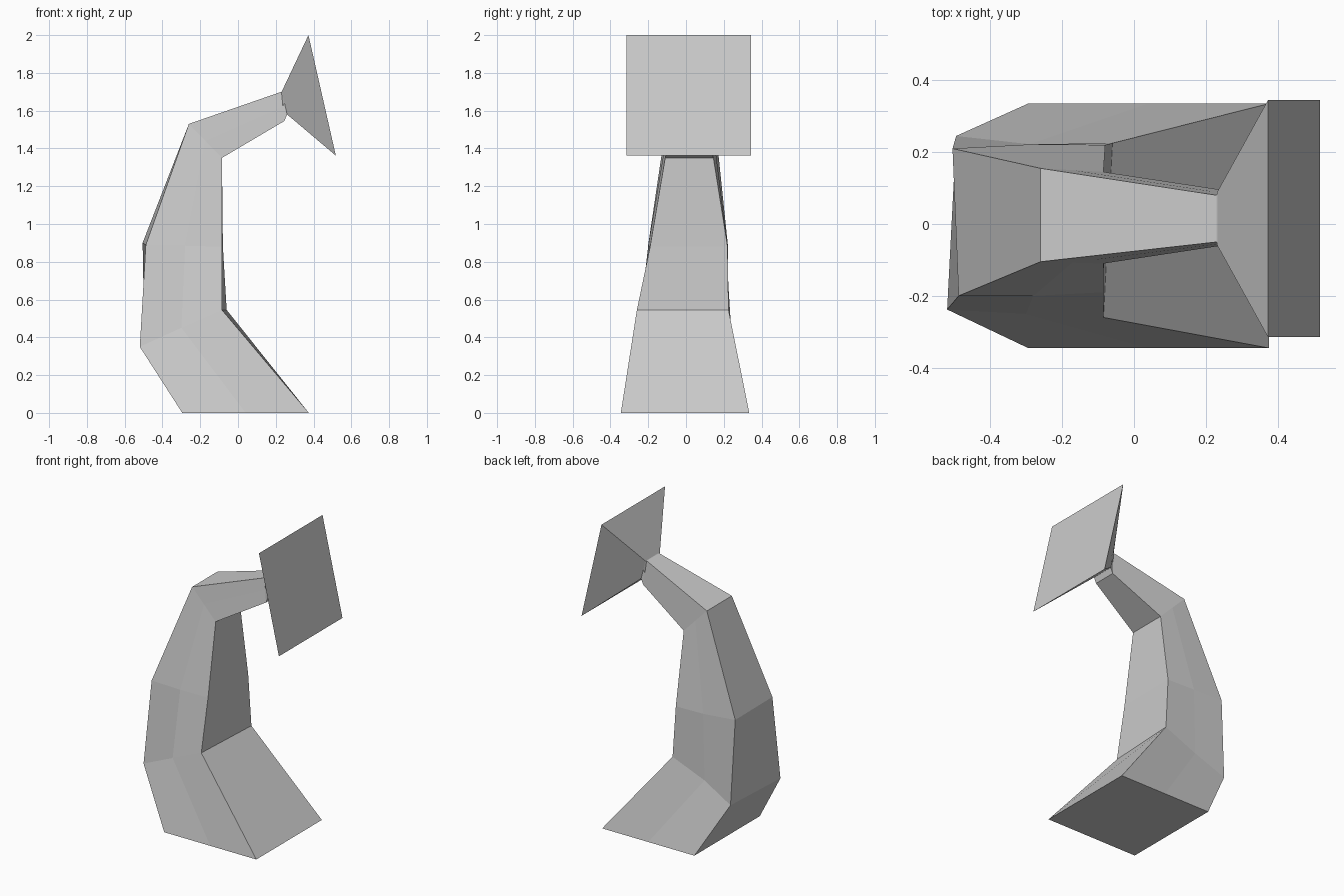
import bpy, bmesh
from mathutils import Vector

if "Cube" in bpy.data.objects:
    bpy.data.objects.remove(bpy.data.objects["Cube"])


def ring(of, inf, inb, ob, mids=None):
    """Section loop: outer front, mid front, inner front, inner back, mid back, outer back."""
    of, inf, inb, ob = map(Vector, (of, inf, inb, ob))
    mf, mb = map(Vector, mids) if mids else ((of + inf) / 2, (inb + ob) / 2)
    return [of, mf, inf, inb, mb, ob]


def section(outer, inner, outer_y, inner_y):
    """Section from front-view (x, z) points and the y range at each edge."""
    (ox, oz), (ix, iz) = outer, inner
    return ring((ox, outer_y[0], oz), (ix, inner_y[0], iz),
                (ix, inner_y[1], iz), (ox, outer_y[1], oz))


def loft(name, rings):
    bm = bmesh.new()
    loops = [[bm.verts.new(p) for p in r] for r in rings]
    for a, b in zip(loops, loops[1:]):
        n = len(a)
        for i in range(n):
            j = (i + 1) % n
            bm.faces.new((a[i], a[j], b[j], b[i]))
    bm.faces.new(loops[0])
    bm.faces.new(loops[-1])
    bmesh.ops.recalc_face_normals(bm, faces=bm.faces)
    mesh = bpy.data.meshes.new(name)
    bm.to_mesh(mesh)
    bm.free()
    obj = bpy.data.objects.new(name, mesh)
    bpy.context.collection.objects.link(obj)
    return obj


base_y = (-0.345, 0.335)
elbow = section((-0.26, 1.53), (-0.085, 1.35), (-0.105, 0.155), (-0.11, 0.145))
neck_end = section((0.23, 1.70), (0.245, 1.545), (-0.05, 0.08), (-0.06, 0.095))

# Curved stem, from the wide foot up to the narrow neck
loft("curved_stem", [
    section((-0.295, 0), (0.375, 0), base_y, base_y),
    ring((-0.52, -0.238, 0.35), (-0.085, -0.26, 0.545),
         (-0.06, 0.225, 0.545), (-0.495, 0.245, 0.35),
         ((-0.30, -0.25, 0.45), (-0.29, 0.222, 0.45))),
    ring((-0.488, -0.20, 0.89), (-0.085, -0.19, 0.88),
         (-0.08, 0.22, 0.88), (-0.505, 0.21, 0.90),
         ((-0.28, -0.20, 0.885), (-0.28, 0.222, 0.885))),
    elbow,
    neck_end,
])

# Flared square head with its short collar
plate_y = (-0.315, 0.345)
loft("flared_head", [
    neck_end,
    section((0.232, 1.702), (0.26, 1.58), (-0.06, 0.09), (-0.06, 0.095)),
    section((0.373, 2.0), (0.518, 1.362), plate_y, plate_y),
])
